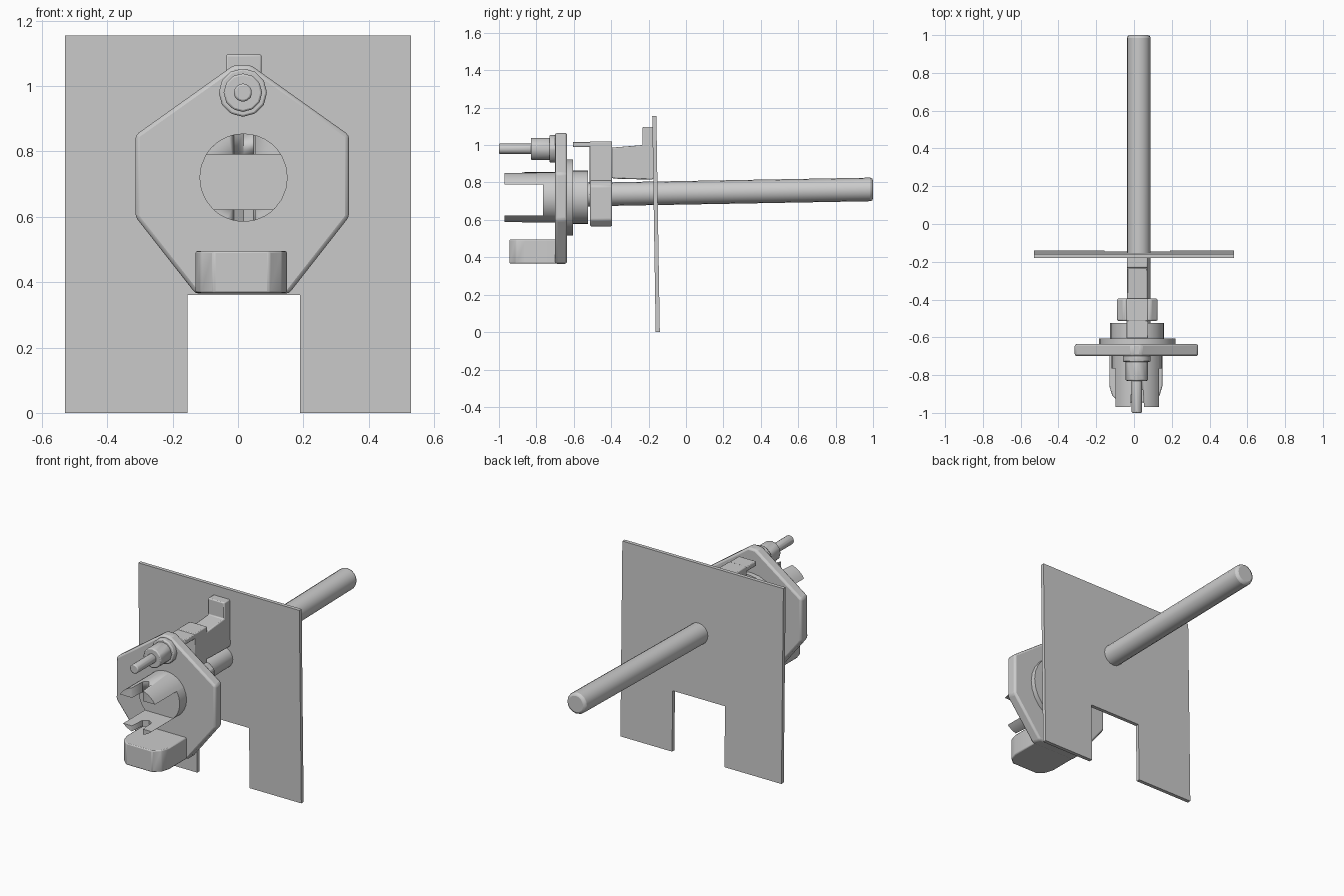
import bpy, bmesh, math
from mathutils import Vector

cube = bpy.data.objects.get("Cube")
if cube:
    bpy.data.objects.remove(cube, do_unlink=True)

grey = bpy.data.materials.new("plain grey")
grey.use_nodes = True
grey.diffuse_color = (0.6, 0.6, 0.6, 1)
grey.node_tree.nodes["Principled BSDF"].inputs["Base Color"].default_value = (0.6, 0.6, 0.6, 1)

AXES = {
    "x": lambda u, v, d: (d, u, v),   # profile in y, z
    "y": lambda u, v, d: (u, d, v),   # profile in x, z
    "z": lambda u, v, d: (u, v, d),   # profile in x, y
}


def prism(name, pts, axis, a, b, bevel=0.0, angle=35):
    """Extrude a flat profile along an axis from a to b."""
    place = AXES[axis]
    bm = bmesh.new()
    face = bm.faces.new([bm.verts.new(place(u, v, a)) for u, v in pts])
    shift = Vector(place(0, 0, b)) - Vector(place(0, 0, 0)) - (Vector(place(0, 0, a)) - Vector(place(0, 0, 0)))
    cap = bmesh.ops.extrude_face_region(bm, geom=[face])["geom"]
    bmesh.ops.translate(bm, verts=[g for g in cap if isinstance(g, bmesh.types.BMVert)], vec=shift)
    bmesh.ops.recalc_face_normals(bm, faces=bm.faces)
    mesh = bpy.data.meshes.new(name)
    bm.to_mesh(mesh)
    bm.free()
    mesh.materials.append(grey)
    ob = bpy.data.objects.new(name, mesh)
    bpy.context.collection.objects.link(ob)
    if bevel:
        mod = ob.modifiers.new("Bevel", "BEVEL")
        mod.width, mod.segments = bevel, 2
    bpy.ops.object.select_all(action="DESELECT")
    ob.select_set(True)
    bpy.context.view_layer.objects.active = ob
    bpy.ops.object.shade_smooth_by_angle(angle=math.radians(angle))
    return ob


def rect(u0, u1, v0, v1):
    return [(u0, v0), (u1, v0), (u1, v1), (u0, v1)]


def arc(cx, cz, r, start=0, end=360, n=24):
    count = n if end - start == 360 else n + 1
    angles = [math.radians(start + (end - start) * i / n) for i in range(count)]
    return [(cx + r * math.cos(t), cz + r * math.sin(t)) for t in angles]


def lean(ob, fn):
    for v in ob.data.vertices:
        fn(v.co)


# Upright shield with a notch between two legs, leaning slightly forward
X = 0.53
shield = prism("shield_plate", [(-X, 0), (-0.155, 0), (-0.155, 0.36), (0.19, 0.36),
               (0.19, 0), (X, 0), (X, 1.155), (-X, 1.155)], "y", -0.162, -0.14)


def lean_shield(co):
    co.y -= 0.016 * co.z


lean(shield, lean_shield)

# Long rod, rising slightly to the back
rod = prism("long_rod", arc(0.025, 0.735, 0.063, n=16), "y", -0.56, 1.0, 0.015)


def raise_rod(co):
    co.z += 0.018 * (co.y + 0.56)


lean(rod, raise_rod)

# Eight-sided head plate
half = [(0.025, 1.065), (0.327, 0.85), (0.327, 0.60), (0.143, 0.365)]
head = [(0.013 + x, z) for x, z in half] + [(0.013 - x, z) for x, z in reversed(half)]
prism("head_plate", head, "y", -0.70, -0.635, 0.012)

# Stepped hub on both sides of the head
CX, CZ = 0.017, 0.72
for name, r, a, b in (("hub_flange", 0.203, -0.65, -0.605),
                      ("hub_back", 0.143, -0.62, -0.525),
                      ("hub_front", 0.135, -0.765, -0.66)):
    prism(name, arc(CX, CZ, r), "y", a, b)

# Forked jaws: circular segments above and below the hub centre
for name, off, sign in (("upper_jaw", 0.07, 1), ("lower_jaw", 0.097, -1)):
    a = math.degrees(math.asin(off / 0.135))
    start = a if sign > 0 else 180 + a
    end = start + 180 - 2 * a
    jaw = prism(name, arc(CX, CZ, 0.135, start, end, 12), "y", -0.97, -0.70)
    notch = prism("jaw_notch_cutter", [(-0.045 + CX, -1.1), (0.045 + CX, -1.1),
                  (0.03 + CX, -0.88), (CX, -0.86), (-0.03 + CX, -0.88)], "z", 0.5, 0.95)
    mod = jaw.modifiers.new("Notch", "BOOLEAN")
    mod.operation, mod.object, mod.solver = "DIFFERENCE", notch, "EXACT"
    bpy.context.view_layer.objects.active = jaw
    bpy.ops.object.modifier_apply(modifier=mod.name)
    bpy.data.objects.remove(notch, do_unlink=True)

# Stepped pin above the jaws
for name, r, a, b in (("pin_base", 0.074, -0.73, -0.69),
                      ("pin_collar", 0.059, -0.83, -0.72),
                      ("pin_tip", 0.028, -1.0, -0.82)):
    prism(name, arc(0.015, 0.98, r, n=12), "y", a, b, 0.006)

# Rounded block at the foot of the head
foot = [(-0.13, -0.66), (-0.13, -0.86), (-0.115, -0.91), (-0.075, -0.945),
        (0.095, -0.945), (0.135, -0.91), (0.15, -0.86), (0.15, -0.66)]
prism("foot_block", foot, "z", 0.367, 0.495, 0.006)

# Collar around the rod and the arm joining it to the shield
collar = [(-0.09, 0.60), (-0.055, 0.565), (0.09, 0.565), (0.125, 0.60),
          (0.125, 0.78), (0.09, 0.81), (-0.055, 0.81), (-0.09, 0.78)]
prism("rod_collar", collar, "y", -0.513, -0.395, 0.008)
prism("collar_post", rect(-0.515, -0.395, 0.79, 1.02), "x", -0.04, 0.075, 0.005)
prism("post_tab", rect(-0.605, -0.50, 0.99, 1.017), "x", -0.04, 0.075, 0.004)
prism("shield_arm", [(-0.41, 0.825), (-0.37, 0.82), (-0.18, 0.815), (-0.165, 0.83), (-0.165, 1.097),
                     (-0.232, 1.097), (-0.232, 1.0), (-0.41, 0.985)], "x", -0.037, 0.072, 0.006)
